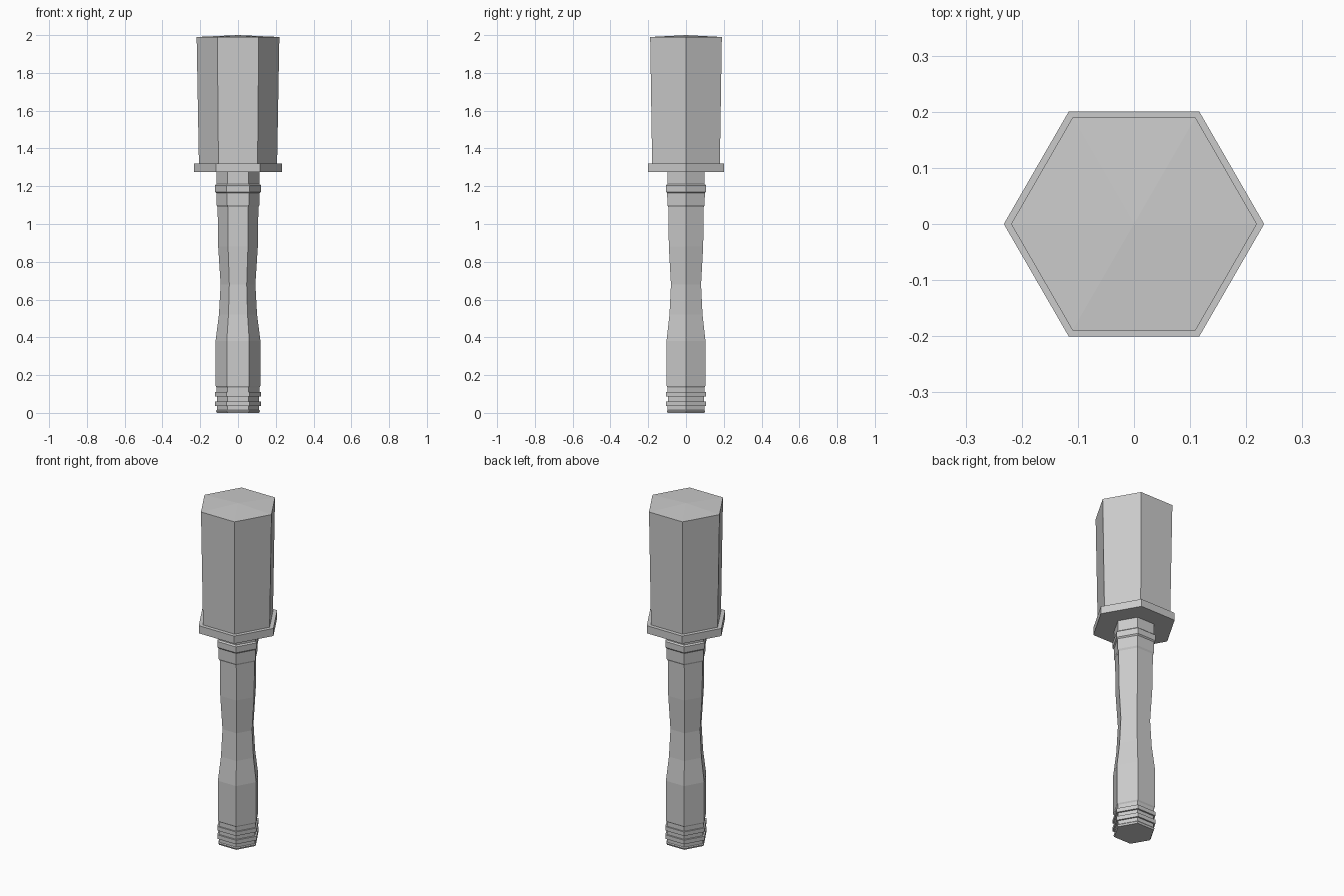
import bpy, bmesh
from math import cos, sin, pi

if "Cube" in bpy.data.objects:
    bpy.data.objects.remove(bpy.data.objects["Cube"])

SIDES = 6


def lathe(name, profile):
    """Closed six-sided solid from (radius, z) pairs; radius 0 makes a tip."""
    bm = bmesh.new()
    rings = []
    for r, z in profile:
        if r == 0:
            rings.append([bm.verts.new((0, 0, z))])
        else:
            rings.append([bm.verts.new((r * cos(2 * pi * i / SIDES),
                                        r * sin(2 * pi * i / SIDES), z))
                          for i in range(SIDES)])
    for a, b in zip(rings, rings[1:]):
        for i in range(SIDES):
            j = (i + 1) % SIDES
            if len(b) == 1:
                bm.faces.new((a[i], a[j], b[0]))
            else:
                bm.faces.new((a[i], a[j], b[j], b[i]))
    bm.faces.new(rings[0][::-1])
    if len(rings[-1]) > 1:
        bm.faces.new(rings[-1])
    bmesh.ops.recalc_face_normals(bm, faces=bm.faces)
    mesh = bpy.data.meshes.new(name)
    bm.to_mesh(mesh)
    bm.free()
    obj = bpy.data.objects.new(name, mesh)
    bpy.context.collection.objects.link(obj)
    return obj


# Ribbed screw cap at the foot of the handle
lathe("end_cap", [(0.112, 0), (0.117, 0.01), (0.112, 0.015), (0.112, 0.037),
                  (0.122, 0.037), (0.122, 0.061), (0.111, 0.061), (0.111, 0.086),
                  (0.122, 0.086), (0.122, 0.11), (0.113, 0.11), (0.113, 0.135)])

# Waisted grip
lathe("handle", [(0.113, 0.135), (0.119, 0.143), (0.119, 0.38), (0.101, 0.52),
                 (0.092, 0.68), (0.105, 0.88), (0.108, 1.095)])

# Stepped socket joining grip and head
lathe("socket", [(0.108, 1.09), (0.114, 1.1), (0.115, 1.163), (0.122, 1.17),
                 (0.122, 1.205), (0.113, 1.212), (0.113, 1.275)])

# Flange under the head
lathe("flange", [(0.232, 1.275), (0.232, 1.32)])

# Slightly flared head with a shallow peaked top
lathe("head", [(0.207, 1.32), (0.219, 1.99), (0, 2.0)])
